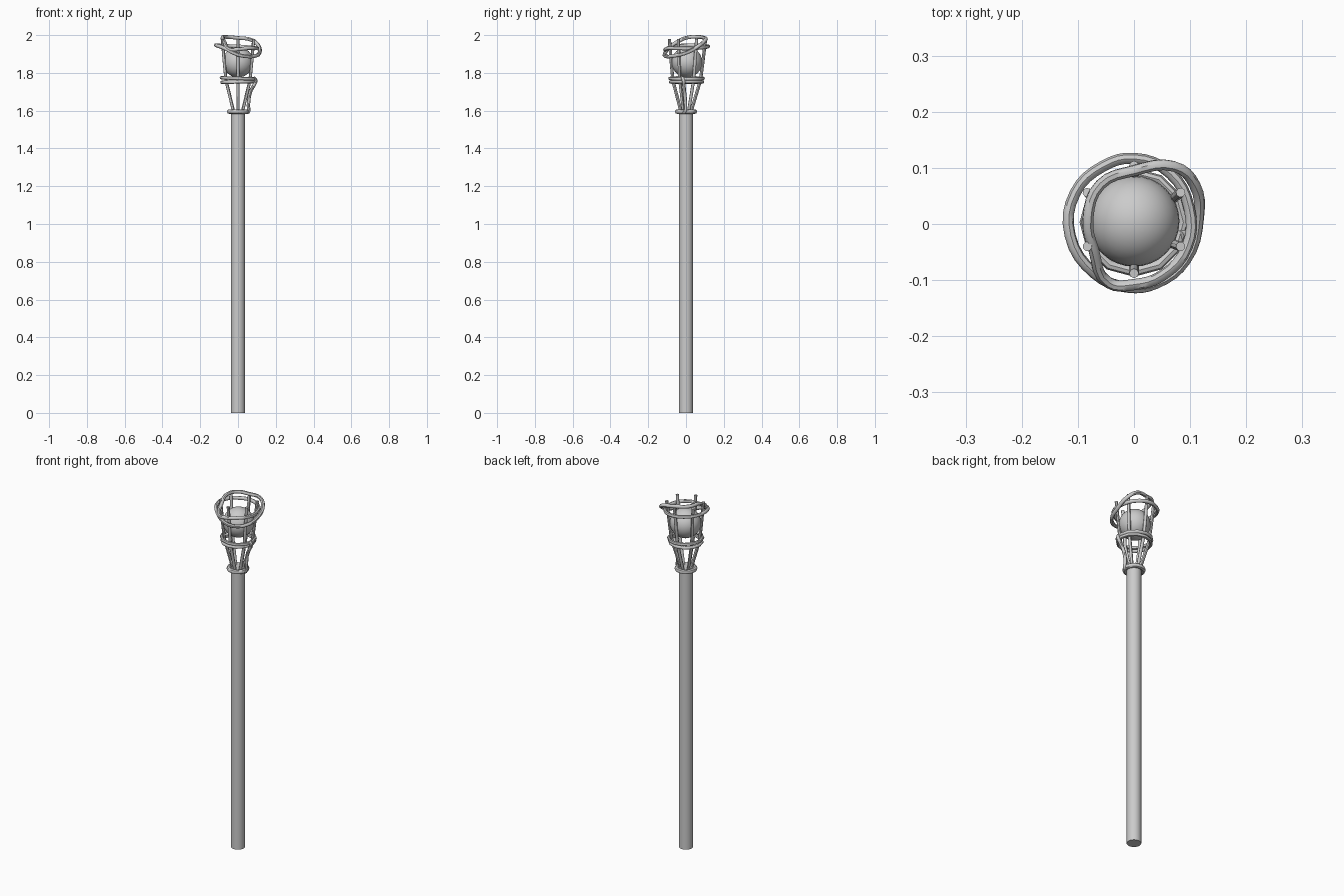
import bpy
from math import sin, cos, pi, radians

if "Cube" in bpy.data.objects:
    bpy.data.objects.remove(bpy.data.objects["Cube"])


def smooth(ob):
    bpy.ops.object.select_all(action='DESELECT')
    ob.select_set(True)
    bpy.context.view_layer.objects.active = ob
    bpy.ops.object.shade_smooth_by_angle(angle=radians(45))


def tube(name, pts, r, closed=False, curved=True):
    """Round wire through the given points, turned into a mesh."""
    cu = bpy.data.curves.new(name, 'CURVE')
    cu.dimensions = '3D'
    cu.bevel_depth = r
    cu.bevel_resolution = 2
    cu.use_fill_caps = not closed
    cu.resolution_u = 4
    if curved:
        sp = cu.splines.new('BEZIER')
        sp.bezier_points.add(len(pts) - 1)
        for b, p in zip(sp.bezier_points, pts):
            b.co = p
            b.handle_left_type = b.handle_right_type = 'AUTO'
    else:
        sp = cu.splines.new('POLY')
        sp.points.add(len(pts) - 1)
        for b, p in zip(sp.points, pts):
            b.co = (*p, 1)
    sp.use_cyclic_u = closed
    ob = bpy.data.objects.new(name, cu)
    bpy.context.collection.objects.link(ob)
    bpy.ops.object.select_all(action='DESELECT')
    ob.select_set(True)
    bpy.context.view_layer.objects.active = ob
    bpy.ops.object.convert(target='MESH')
    ob = bpy.context.view_layer.objects.active
    ob.name = name
    smooth(ob)
    return ob


def ring(r, z, n=12, tilt=0.0, cy=0.003):
    return [(r * cos(2 * pi * i / n), cy + r * sin(2 * pi * i / n),
             z + tilt * cos(2 * pi * i / n)) for i in range(n)]


# Shaft
bpy.ops.mesh.primitive_cylinder_add(vertices=24, radius=0.037, depth=1.605,
                                    location=(0, 0, 0.8025))
bpy.context.object.name = "shaft"
smooth(bpy.context.object)

# Orb inside the cage
bpy.ops.mesh.primitive_uv_sphere_add(segments=32, ring_count=16, radius=0.081,
                                     location=(0, 0.005, 1.857))
bpy.context.object.name = "orb"
smooth(bpy.context.object)

# Six cage ribs
for k in range(6):
    a = radians(30 + 60 * k)
    profile = [(0.024, 1.585), (0.073, 1.76), (0.084, 1.86), (0.096, 1.98)]
    tube(f"cage_rib_{k + 1}",
         [(s * cos(a), s * sin(a) + 0.008 * (z - 1.585) / 0.395, z)
          for s, z in profile], 0.0085, curved=False)

# Collar on the shaft and the double wire around the cage
tube("collar_ring", ring(0.047, 1.595, cy=0), 0.012, closed=True)
tube("lower_band", ring(0.085, 1.752, tilt=0.002), 0.009, closed=True, curved=False)
tube("upper_band", ring(0.088, 1.771, tilt=-0.003), 0.009, closed=True, curved=False)

# Wire climbing from the collar to the bands
tube("climbing_wire", [(0.040, -0.02, 1.595), (0.054, -0.008, 1.592),
                       (0.055, -0.003, 1.63), (0.066, -0.008, 1.70),
                       (0.086, -0.012, 1.738), (0.094, -0.014, 1.76),
                       (0.082, -0.02, 1.775)], 0.009)

# Crown wire winding twice around the top
tube("crown_wire", [
    (-0.045, -0.105, 1.925), (-0.072, -0.045, 1.965), (-0.082, 0.01, 1.988),
    (-0.06, 0.07, 1.99), (0.0, 0.095, 1.985), (0.07, 0.103, 1.975),
    (0.108, 0.07, 1.945), (0.115, 0.01, 1.91), (0.092, -0.065, 1.89),
    (0.04, -0.106, 1.888), (-0.01, -0.113, 1.90), (-0.07, -0.088, 1.93),
    (-0.114, -0.02, 1.945), (-0.105, 0.055, 1.945), (-0.055, 0.103, 1.942),
    (0.0, 0.117, 1.94), (0.065, 0.09, 1.935), (0.098, 0.03, 1.93),
    (0.095, -0.04, 1.93), (0.05, -0.092, 1.93), (0.0, -0.108, 1.925),
], 0.010, closed=True)
